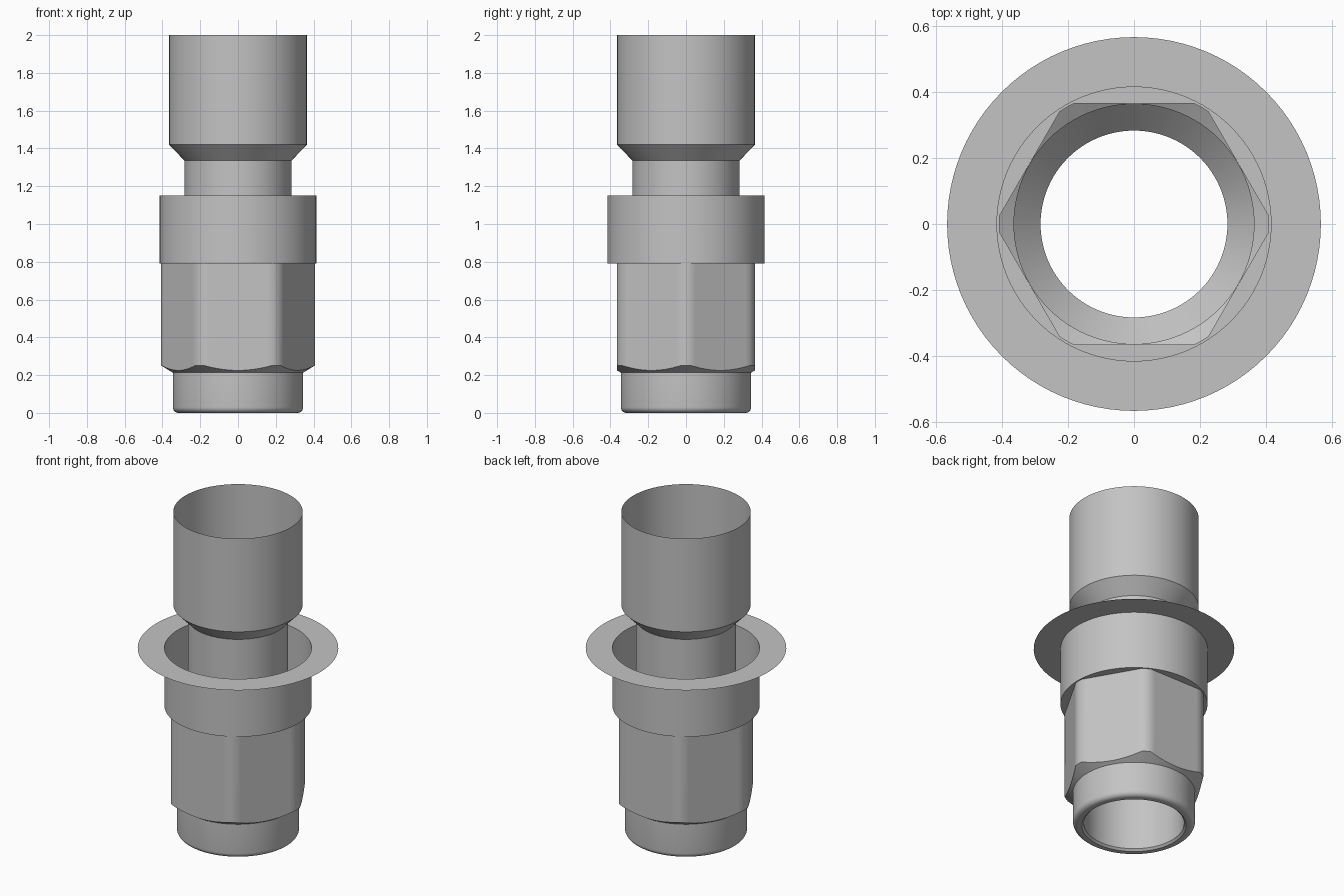
import bpy
import bmesh
from math import sin, cos, acos, radians, pi

cube = bpy.data.objects.get("Cube")
if cube:
    bpy.data.objects.remove(cube, do_unlink=True)

grey = bpy.data.materials.new("plain_grey")
grey.use_nodes = True
colour = (0.55, 0.55, 0.55, 1)
grey.diffuse_color = colour
grey.node_tree.nodes["Principled BSDF"].inputs["Base Color"].default_value = colour

FLAT, CORNER = 0.365, 0.408      # hexagon: distance to flats, corner rounding radius
PIPE, BASE, COLLAR, FLANGE = 0.283, 0.345, 0.415, 0.566
SHOULDER, RIM = 0.79, 1.15       # heights of the collar's bottom and top

# Angles around the axis, with steps landing exactly on the hexagon's corner joints
half = acos(FLAT / CORNER)
angles, offsets = [], []
for side in range(6):
    middle = radians(30 + 60 * side)
    local = [-half + 2 * half * i / 14 for i in range(15)] + [pi / 6]
    angles += [middle + a for a in local]
    offsets += local


def circle(r, z):
    return [(r * cos(a), r * sin(a), z) for a in angles]


def hexagon(height):
    """Hexagonal ring; height is a function of the radius."""
    ring = []
    for a, off in zip(angles, offsets):
        r = min(CORNER, FLAT / cos(off))
        ring.append((r * cos(a), r * sin(a), height(r)))
    return ring


def chamfer(r):
    return 0.225 + 0.62 * (r - FLAT)


def loft(name, rings):
    """Skin neighbouring rings into an open surface."""
    bm = bmesh.new()
    rows = [[bm.verts.new(p) for p in ring] for ring in rings]
    n = len(angles)
    for upper, lower in zip(rows, rows[1:]):
        for i in range(n):
            j = (i + 1) % n
            bm.faces.new((upper[i], lower[i], lower[j], upper[j]))
    mesh = bpy.data.meshes.new(name)
    bm.to_mesh(mesh)
    bm.free()
    mesh.materials.append(grey)
    obj = bpy.data.objects.new(name, mesh)
    bpy.context.collection.objects.link(obj)
    bpy.ops.object.select_all(action="DESELECT")
    obj.select_set(True)
    bpy.context.view_layer.objects.active = obj
    bpy.ops.object.shade_smooth_by_angle(angle=radians(30))
    return obj


# Wide upper sleeve tapering into the neck
loft("upper_sleeve", [circle(0.365, 2), circle(0.365, 1.42), circle(PIPE, 1.335)])
loft("neck", [circle(PIPE, 1.335), circle(PIPE, SHOULDER)])

# Thin flange and the collar closing down onto the hexagon
loft("flange", [circle(COLLAR, RIM), circle(FLANGE, RIM)])
loft("collar", [circle(COLLAR, RIM), circle(COLLAR, SHOULDER),
                hexagon(lambda r: SHOULDER)])

# Hexagonal body with a conical chamfer at its lower end
loft("hex_body", [hexagon(lambda r: SHOULDER), hexagon(chamfer),
                  circle(BASE, chamfer(BASE))])

# Round base with a filleted lower edge, turning up into the bore
fillet = 0.03
rounded = [circle(BASE - fillet + fillet * cos(t), fillet - fillet * sin(t))
           for t in (pi / 2 * i / 6 for i in range(7))]
loft("base", [circle(BASE, chamfer(BASE))] + rounded +
     [circle(0.295, 0), circle(PIPE, 0.012), circle(PIPE, SHOULDER)])
